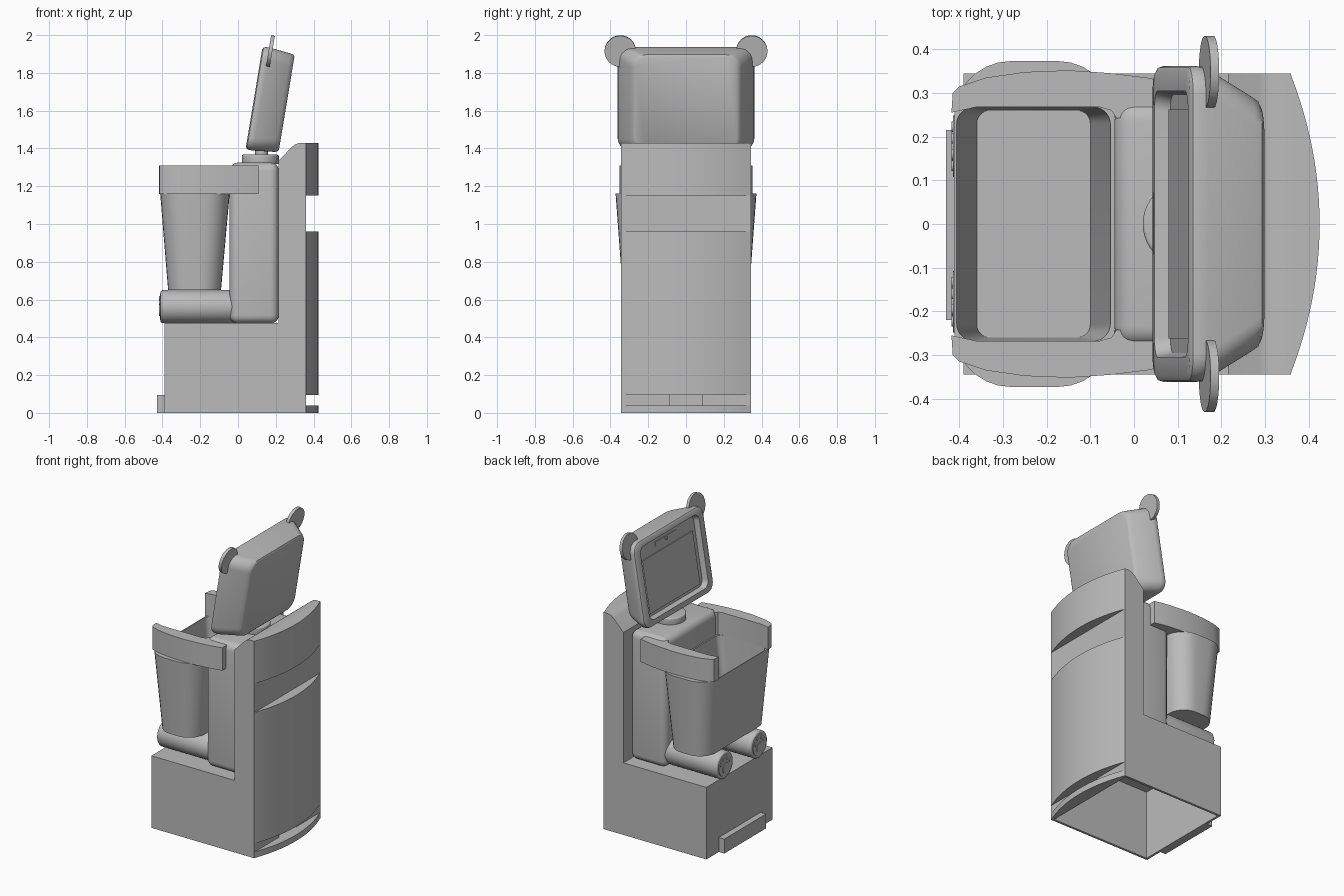
import bpy, bmesh, math
from mathutils import Matrix, Vector

if "Cube" in bpy.data.objects:
    bpy.data.objects.remove(bpy.data.objects["Cube"])

GREY = (0.5, 0.5, 0.5, 1)
mat = bpy.data.materials.new("plain grey")
mat.use_nodes = True
mat.diffuse_color = GREY
mat.node_tree.nodes["Principled BSDF"].inputs["Base Color"].default_value = GREY


def finish(name, bm, matrix=None, smooth=True):
    if matrix:
        bm.transform(matrix)
    bmesh.ops.recalc_face_normals(bm, faces=bm.faces)
    mesh = bpy.data.meshes.new(name)
    bm.to_mesh(mesh)
    bm.free()
    mesh.materials.append(mat)
    ob = bpy.data.objects.new(name, mesh)
    bpy.context.collection.objects.link(ob)
    if smooth:
        bpy.ops.object.select_all(action="DESELECT")
        ob.select_set(True)
        bpy.context.view_layer.objects.active = ob
        bpy.ops.object.shade_smooth_by_angle(angle=math.radians(35))
    return ob


def skin(name, rings, matrix=None):
    """Join equal-length rings of points and cap both ends."""
    bm = bmesh.new()
    loops = [[bm.verts.new(p) for p in ring] for ring in rings]
    n = len(loops[0])
    for a, b in zip(loops, loops[1:]):
        for i in range(n):
            j = (i + 1) % n
            bm.faces.new((a[i], a[j], b[j], b[i]))
    bm.faces.new(loops[0])
    bm.faces.new(loops[-1])
    return finish(name, bm, matrix)


def prism(name, pts, low, high, upright=False):
    """Extrude a plan (x, y) along z, or an upright profile (x, z) along y."""
    if upright:
        return skin(name, [[(x, h, z) for x, z in pts] for h in (low, high)])
    return skin(name, [[(x, y, h) for x, y in pts] for h in (low, high)])


def rounded(cx, hx, hy, r, z, steps=7):
    """Rounded rectangle ring centred on (cx, 0) at height z."""
    ring = []
    for k, (sx, sy) in enumerate(((1, 1), (-1, 1), (-1, -1), (1, -1))):
        for i in range(steps + 1):
            a = math.pi / 2 * (k + i / steps)
            ring.append((cx + sx * (hx - r) + r * math.cos(a),
                         sy * (hy - r) + r * math.sin(a), z))
    return ring


def box(name, low, high, bevel=0.0, matrix=None):
    low, high = Vector(low), Vector(high)
    bm = bmesh.new()
    bmesh.ops.create_cube(bm, size=1)
    for v in bm.verts:
        v.co = [low[i] + (v.co[i] + 0.5) * (high[i] - low[i]) for i in range(3)]
    if bevel:
        bmesh.ops.bevel(bm, geom=bm.edges[:], offset=bevel, segments=5,
                        profile=0.5, affect="EDGES")
    return finish(name, bm, matrix, smooth=bevel > 0)


def cylinder(name, center, radius, depth, matrix=None, bevel=0.0):
    bm = bmesh.new()
    bmesh.ops.create_cone(bm, cap_ends=True, segments=40, radius1=radius,
                          radius2=radius, depth=depth)
    if bevel:
        rims = [e for e in bm.edges if abs(e.verts[0].co.z - e.verts[1].co.z) < 1e-5]
        bmesh.ops.bevel(bm, geom=rims, offset=bevel, segments=4,
                        profile=0.5, affect="EDGES")
    return finish(name, bm, Matrix.Translation(center) @ (matrix or Matrix()))


ALONG_X = Matrix.Rotation(math.pi / 2, 4, "Y")
W = 0.345    # half width of the cabinet

# Open-bottomed base with a slot through its rear wall
base = box("base", (-0.39, -W, 0), (0.36, W, 0.475))
for name, low, high in (("base_hollow", (-0.375, -0.33, -0.1), (0.345, 0.33, 0.455)),
                        ("base_slot", (0.3, -0.085, 0.04), (0.5, 0.085, 0.095))):
    cutter = box(name, low, high)
    cutter.hide_render = True
    cutter.hide_viewport = True
    cutter.display_type = "WIRE"
    cut = base.modifiers.new(name, "BOOLEAN")
    cut.operation = "DIFFERENCE"
    cut.solver = "EXACT"
    cut.object = cutter
box("front_bumper", (-0.43, -0.22, 0), (-0.389, 0.215, 0.095))

# Rear column with a curved shoulder
prism("rear_column", [(0.215, 0.47), (0.36, 0.47), (0.36, 1.43), (0.33, 1.43),
                      (0.305, 1.423), (0.285, 1.408), (0.215, 1.335)], -W, W, True)

# Bowed back panels separated by two recesses
bow = [(0.358 + 0.067 * (1 - (t / 12) ** 2), W * t / 12) for t in range(-12, 13)]
for name, low, high in (("back_panel_bottom", 0, 0.04),
                        ("back_panel_middle", 0.095, 0.96),
                        ("back_panel_top", 1.15, 1.43)):
    prism(name, [(0.35, -W)] + bow + [(0.35, W)], low, high)

# Torso
box("torso", (-0.045, -0.28, 0.474), (0.217, 0.28, 1.325), 0.045)

# Legs with paw pads on the soles
for side, label in ((1, "left"), (-1, "right")):
    y = 0.178 * side
    cylinder(label + "_leg", (-0.2, y, 0.5625), 0.0875, 0.42, ALONG_X, 0.012)
    cylinder(label + "_sole", (-0.411, y, 0.5625), 0.07, 0.006, ALONG_X)
    cylinder(label + "_paw_pad", (-0.414, y, 0.548), 0.034, 0.008, ALONG_X)
    for i in range(4):
        a = math.radians(30 + 40 * i)
        cylinder(label + "_toe_pad", (-0.414, y + 0.052 * math.cos(a),
                 0.5575 + 0.052 * math.sin(a)), 0.012, 0.008, ALONG_X)

# Tapered basket with an open top
skin("basket", [rounded(-0.23, 0.14, 0.335, 0.11, 0.65),
                rounded(-0.228, 0.184, 0.373, 0.13, 1.162),
                rounded(-0.23, 0.176, 0.268, 0.04, 1.162),
                rounded(-0.23, 0.13, 0.26, 0.03, 0.675)])

# Arms wrapped along the basket rim
arm = [(-0.418, 0.255), (-0.415, 0.3), (-0.4, 0.315), (-0.34, 0.335), (-0.25, 0.348),
       (-0.15, 0.352), (-0.05, 0.345), (0.03, 0.335), (0.108, 0.318), (0.108, 0.25),
       (-0.04, 0.242), (-0.052, 0.26), (-0.08, 0.268), (-0.36, 0.268)]
for side, label in ((1, "left"), (-1, "right")):
    prism(label + "_arm", [(x, y * side) for x, y in arm], 1.16, 1.31)

# Neck
cylinder("neck_disc", (0.118, 0, 1.342), 0.098, 0.05, bevel=0.008)
cylinder("neck_post", (0.125, 0, 1.385), 0.035, 0.07)

# Head space: local x is up the face, y is sideways, z goes into the head
tilt = math.radians(9.4)
s, c = math.sin(tilt), math.cos(tilt)
HEAD = Matrix(((s, 0, c, 0.04), (0, 1, 0, 0), (c, 0, -s, 1.395), (0, 0, 0, 1)))
skin("head", [rounded(0.276, 0.225, 0.295, 0.04, 0.035),
              rounded(0.276, 0.235, 0.305, 0.045, 0.0),
              rounded(0.276, 0.262, 0.347, 0.05, 0.0),
              rounded(0.276, 0.272, 0.358, 0.06, 0.006),
              rounded(0.276, 0.276, 0.362, 0.065, 0.018),
              rounded(0.276, 0.276, 0.36, 0.065, 0.04),
              rounded(0.276, 0.264, 0.293, 0.07, 0.152),
              rounded(0.276, 0.26, 0.282, 0.07, 0.168),
              rounded(0.276, 0.25, 0.268, 0.065, 0.175)], HEAD)
box("screen", (0.07, -0.262, 0.028), (0.41, 0.262, 0.036), 0, HEAD)
box("sensor_bar", (0.45, -0.11, 0.03), (0.475, 0.11, 0.036), 0, HEAD)
cylinder("camera_lens", (0, 0, 0), 0.01, 0.012,
         HEAD @ Matrix.Translation((0.462, 0, 0.03)))

# Ears
for side, label in ((1, "left"), (-1, "right")):
    cylinder(label + "_ear", (0, 0, 0), 0.083, 0.02,
             HEAD @ Matrix.Translation((0.535, 0.348 * side, 0.045)))
